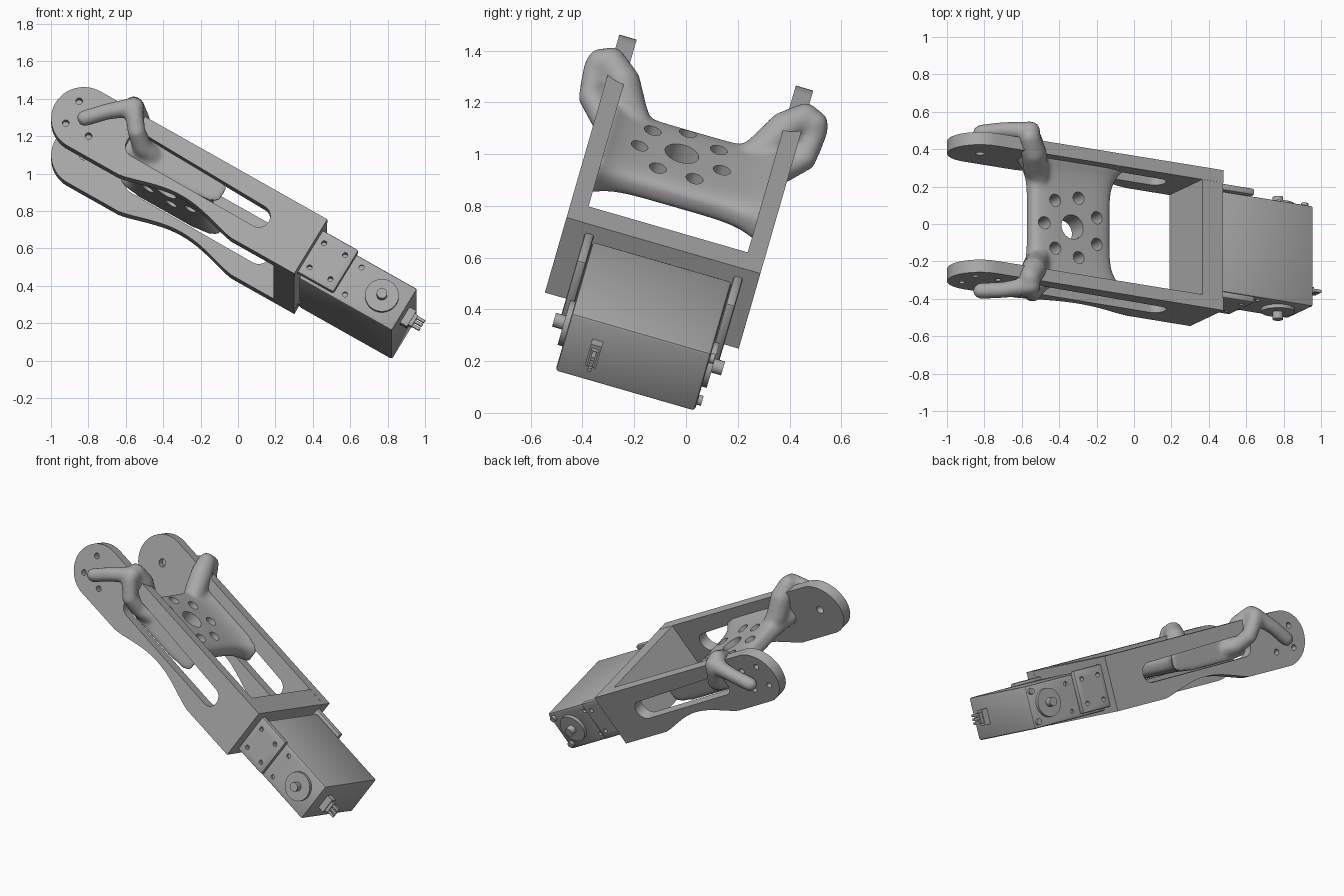
import bpy, bmesh, math
from mathutils import Matrix, Vector

cube = bpy.data.objects.get("Cube")
if cube:
    bpy.data.objects.remove(cube)

# Tilted frame: u runs along the arm, v across it, n is its thickness
A, B = math.radians(30.4), math.radians(16.1)
U = Vector((math.cos(A), -math.sin(A) * math.sin(B), -math.sin(A) * math.cos(B)))
V = Vector((0, math.cos(B), -math.sin(B)))
FRAME = Matrix((U, V, U.cross(V))).transposed().to_4x4()
MID = -0.263          # middle of the bracket across v
SERVO_MID = -0.25     # middle of the servo across v

grey = bpy.data.materials.new("plain_grey")
grey.use_nodes = True
grey.diffuse_color = (0.4, 0.4, 0.4, 1)
grey.node_tree.nodes["Principled BSDF"].inputs["Base Color"].default_value = (0.4, 0.4, 0.4, 1)


def make(name, bm, mid=MID):
    bmesh.ops.recalc_face_normals(bm, faces=bm.faces)
    mesh = bpy.data.meshes.new(name)
    bm.to_mesh(mesh)
    bm.free()
    mesh.materials.append(grey)
    ob = bpy.data.objects.new(name, mesh)
    bpy.context.collection.objects.link(ob)
    ob.matrix_world = FRAME @ Matrix.Translation((0, mid, 0))
    return ob


def add_box(bm, lo, hi):
    lo, hi = Vector(lo), Vector(hi)
    bmesh.ops.create_cube(bm, size=1, matrix=Matrix.Translation((lo + hi) / 2)
                          @ Matrix.Diagonal((*(hi - lo), 1)))


def add_rod(bm, centre, r, length, axis="v", seg=32):
    turn = Matrix.Rotation(math.pi / 2, 4, "X") if axis == "v" else Matrix()
    bmesh.ops.create_cone(bm, cap_ends=True, segments=seg, radius1=r, radius2=r, depth=length,
                          matrix=Matrix.Translation(centre) @ turn)


def add_prism(bm, outline, v0, v1):
    face = bm.faces.new([bm.verts.new((u, v0, n)) for u, n in outline])
    new = bmesh.ops.extrude_face_region(bm, geom=[face])["geom"]
    bmesh.ops.translate(bm, vec=(0, v1 - v0, 0),
                        verts=[g for g in new if isinstance(g, bmesh.types.BMVert)])


def arc(u, n, r, start, end, steps):
    angles = [math.radians(start + (end - start) * i / steps) for i in range(steps + 1)]
    return [(u + r * math.cos(a), n + r * math.sin(a)) for a in angles]


def cut(ob, cutter_bm, mid=MID):
    cutter = make("cutter", cutter_bm, mid)
    cutter.hide_render = True
    mod = ob.modifiers.new("cut", "BOOLEAN")
    mod.object, mod.operation, mod.solver = cutter, "DIFFERENCE", "EXACT"
    bake(ob)
    bpy.data.objects.remove(cutter)


def bake(ob):
    bpy.context.view_layer.update()
    deps = bpy.context.evaluated_depsgraph_get()
    mesh = bpy.data.meshes.new_from_object(ob.evaluated_get(deps))
    ob.modifiers.clear()
    ob.data = mesh


def bevel(ob, width):
    mod = ob.modifiers.new("bevel", "BEVEL")
    mod.width, mod.segments = width, 2
    bake(ob)


# Side plates: round end, scalloped lower edge, long slot, blind holes
END_U, END_N, R = -1.297, 0.582, 0.175
for side, label in ((-1, "right"), (1, "left")):
    outline = arc(END_U, END_N, R, 90, 270, 32)
    for i in range(21):
        t = i / 20
        ease = math.sin(math.pi * t) ** 1.3
        outline.append((-0.98 + 0.70 * t, END_N - R + 0.07 * ease))
    outline += [(0.11, END_N - R), (0.11, END_N + R)]
    bm = bmesh.new()
    add_prism(bm, outline, side * 0.32, side * 0.39)
    plate = make(label + "_side_plate", bm)
    bm = bmesh.new()
    slot = []
    for u, n, start in ((-0.215, 0.59, 0), (-0.975, 0.61, 90), (-0.975, 0.59, 180), (-0.215, 0.585, 270)):
        slot += arc(u, n, 0.06, start, start + 90, 8)
    add_prism(bm, slot, side * 0.25, side * 0.45)
    cut(plate, bm)
    bm = bmesh.new()
    for k in range(4):
        a = math.radians(45 + 90 * k)
        add_rod(bm, (END_U + 0.1 * math.cos(a), side * 0.39, END_N + 0.1 * math.sin(a)), 0.018, 0.08)
    add_rod(bm, (END_U, side * 0.32, END_N), 0.025, 0.08)
    cut(plate, bm)

# Cross wall that holds the servo, with an ear on each side
bm = bmesh.new()
add_box(bm, (-0.02, -0.325, END_N - R), (0.109, 0.325, END_N + R - 0.001))
make("cross_wall", bm)
for side, label in ((-1, "right"), (1, "left")):
    bm = bmesh.new()
    add_box(bm, (0.10, side * 0.281, 0.445), (0.33, side * 0.318, 0.715))
    ear = make(label + "_mount_ear", bm, SERVO_MID)
    bevel(ear, 0.01)
    bm = bmesh.new()
    for u in (0.15, 0.28):
        for n in (0.50, 0.655):
            add_rod(bm, (u, side * 0.31, n), 0.014, 0.05, seg=16)
    cut(ear, bm, SERVO_MID)

# Web between the plates: a lofted panel that flares out where it meets them
bm = bmesh.new()
rings = []
for i in range(29):
    v = -0.335 + 0.67 * i / 28
    flare = abs(v / 0.335) ** 5
    half_u, half_n = 0.245 + 0.08 * flare, 0.06 + 0.025 * flare
    ring = []
    for k in range(48):
        c, s = math.cos(k * math.pi / 24), math.sin(k * math.pi / 24)
        ring.append(bm.verts.new((-0.76 + math.copysign(abs(c) ** 0.4, c) * half_u, v,
                                  0.60 + 0.015 * flare + math.copysign(abs(s) ** 0.6, s) * half_n)))
    rings.append(ring)
for a, b in zip(rings, rings[1:]):
    for k in range(48):
        bm.faces.new((a[k - 1], a[k], b[k], b[k - 1]))
bm.faces.new(rings[0])
bm.faces.new(rings[-1])


# Rounded struts that climb over each plate and reach the round end
def add_strut(bm, path, side):
    for p, q in zip(path, path[1:]):
        for i in range(6):
            u, v, n, r = Vector(p).lerp(Vector(q), i / 5)
            bmesh.ops.create_icosphere(bm, subdivisions=2, radius=r,
                                       matrix=Matrix.Translation((u, side * v, n)))


over = [(-0.93, 0.20, 0.61, 0.05), (-0.99, 0.27, 0.65, 0.07), (-1.05, 0.325, 0.73, 0.07),
        (-1.10, 0.39, 0.775, 0.058), (-1.08, 0.44, 0.74, 0.052), (-1.01, 0.43, 0.65, 0.05),
        (-0.95, 0.36, 0.61, 0.055), (-0.88, 0.30, 0.61, 0.06)]
reach = [(-1.09, 0.43, 0.765, 0.055), (-1.20, 0.445, 0.666, 0.046), (-1.285, 0.44, 0.575, 0.046)]
for side in (-1, 1):
    add_strut(bm, over, side)
    add_strut(bm, reach, side)
web = make("web_and_struts", bm)
mod = web.modifiers.new("blend", "REMESH")
mod.mode, mod.voxel_size = "VOXEL", 0.013
mod = web.modifiers.new("soften", "SMOOTH")
mod.factor, mod.iterations = 0.5, 8
bake(web)
bm = bmesh.new()
add_rod(bm, (-0.769, -0.03, 0.6), 0.067, 0.5, "n", 40)
for k in range(7):
    a = math.pi + k * math.tau / 7
    add_rod(bm, (-0.769 + 0.17 * math.cos(a), -0.03 + 0.17 * math.sin(a), 0.6), 0.034, 0.5, "n", 24)
cut(web, bm)

# Servo body with screw holes
bm = bmesh.new()
add_box(bm, (0.125, -0.28, 0.428), (0.703, 0.28, 0.698))
body = make("servo_body", bm, SERVO_MID)
bevel(body, 0.012)
bm = bmesh.new()
for side in (-1, 1):
    for n in (0.475, 0.65):
        add_rod(bm, (0.385, side * 0.28, n), 0.014, 0.03, seg=16)
cut(body, bm, SERVO_MID)

# Output disc, shaft and corner screws on both sides of the servo
for side, label in ((-1, "right"), (1, "left")):
    bm = bmesh.new()
    add_rod(bm, (0.56, side * 0.285, 0.566), 0.09, 0.03, seg=48)
    add_rod(bm, (0.56, side * 0.305, 0.566), 0.028, 0.07)
    make(label + "_output_disc", bm, SERVO_MID)
bm = bmesh.new()
for n in (0.465, 0.66):
    add_rod(bm, (0.67, 0.285, n), 0.02, 0.025, seg=16)
make("corner_screws", bm, SERVO_MID)

# Cable plug on the servo's end
bm = bmesh.new()
add_box(bm, (0.69, -0.177, 0.515), (0.745, -0.133, 0.615))
add_box(bm, (0.74, -0.170, 0.53), (0.765, -0.140, 0.60))
for n in (0.54, 0.565, 0.59):
    add_box(bm, (0.76, -0.163, n - 0.008), (0.81, -0.147, n + 0.008))
make("cable_plug", bm, SERVO_MID)

# Smooth shading with sharp edges kept
bpy.ops.object.select_all(action="DESELECT")
for ob in bpy.context.collection.objects:
    if ob.type == "MESH":
        ob.select_set(True)
        bpy.context.view_layer.objects.active = ob
bpy.ops.object.shade_smooth_by_angle(angle=math.radians(35))
